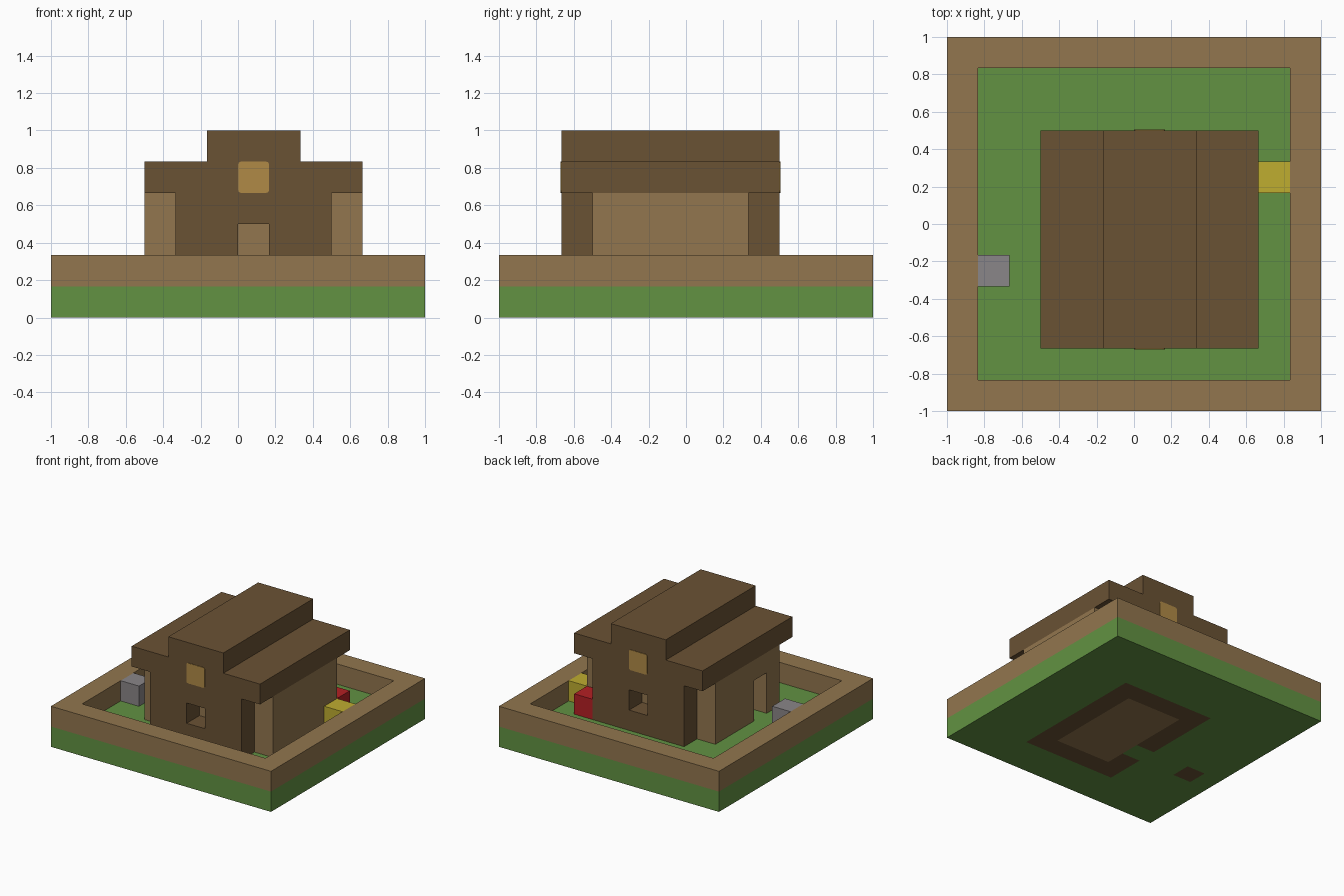
import bpy, bmesh
from mathutils import Vector

cube = bpy.data.objects.get("Cube")
if cube:
    bpy.data.objects.remove(cube)

CELL = 1 / 6   # size of one block


def material(name, hex_code):
    srgb = [int(hex_code[i:i + 2], 16) / 255 for i in (0, 2, 4)]
    col = [c / 12.92 if c < 0.04045 else ((c + 0.055) / 1.055) ** 2.4 for c in srgb] + [1]
    m = bpy.data.materials.new(name)
    m.use_nodes = True
    m.diffuse_color = col
    m.node_tree.nodes["Principled BSDF"].inputs["Base Color"].default_value = col
    return m


GRASS = material("grass_green", "629242")
TAN = material("light_wood", "92764E")
DARK = material("dark_wood", "6A5234")
AMBER = material("amber_glass", "B08A46")
STONE = material("stone_grey", "8A8688")
YELLOW = material("yellow", "BFAD30")
RED = material("red", "B51F24")


def place(axis, a, b, c):
    """Block coordinates in a plane (a, b) at depth c along axis, to world space."""
    x, y, z = {"X": (c, a, b), "Y": (a, c, b), "Z": (a, b, c)}[axis]
    return Vector((x * CELL - 1, y * CELL - 1, z * CELL))


def finish(bm, name, mats):
    bmesh.ops.recalc_face_normals(bm, faces=bm.faces[:])
    mesh = bpy.data.meshes.new(name)
    bm.to_mesh(mesh)
    bm.free()
    for m in mats:
        mesh.materials.append(m)
    ob = bpy.data.objects.new(name, mesh)
    bpy.context.collection.objects.link(ob)
    return ob


def blocks(name, axis, rule, lo, hi, mats, paint=None):
    """Extrude every grid cell that passes the rule from depth lo to hi."""
    bm = bmesh.new()
    painted = []
    for a in range(12):
        for b in range(12):
            if rule(a, b):
                corners = ((a, b), (a + 1, b), (a + 1, b + 1), (a, b + 1))
                face = bm.faces.new([bm.verts.new(place(axis, *p, lo)) for p in corners])
                if paint:
                    painted.append((face, paint(a, b)))
    bmesh.ops.remove_doubles(bm, verts=bm.verts[:], dist=1e-4)
    ext = bmesh.ops.extrude_face_region(bm, geom=bm.faces[:], use_keep_orig=True)
    moved = [g for g in ext["geom"] if isinstance(g, bmesh.types.BMVert)]
    bmesh.ops.translate(bm, verts=moved, vec=place(axis, 0, 0, hi) - place(axis, 0, 0, lo))
    for face, index in painted:
        face.material_index = index
    bmesh.ops.recalc_face_normals(bm, faces=bm.faces[:])
    bmesh.ops.dissolve_limit(bm, angle_limit=0.01, verts=bm.verts[:], edges=bm.edges[:],
                             delimit={"MATERIAL"})
    return finish(bm, name, mats)


def block(name, i, j, k, mat):
    return blocks(name, "Z", lambda a, b: (a, b) == (i, j), k, k + 1, [mat])


# Ground, with the house floor showing on its underside
def floor_paint(i, j):
    if 5 <= i < 8 and 3 <= j < 8:
        return 2
    if (i, j) == (1, 4) or (4 <= i < 9 and 2 <= j < 9 and (i, j) != (4, 4)):
        return 1
    return 0


blocks("ground", "Z", lambda i, j: True, 0, 1, [GRASS, DARK, TAN], floor_paint)

# Raised border around the garden
blocks("border", "Z", lambda i, j: i in (0, 11) or j in (0, 11), 1, 2, [TAN])

# Stepped roof
blocks("roof", "Y", lambda i, k: (k == 4 and 3 <= i < 10) or (k == 5 and 5 <= i < 8),
       2, 9, [DARK])

# Front and back walls, each with a small opening and a glowing pane above
for side, start in (("front", 2), ("back", 8)):
    blocks(side + "_wall", "Y",
           lambda i, k: 4 <= i < 9 and 1 <= k < 4 and (i, k) != (6, 2),
           start, start + 1, [DARK])
    bm = bmesh.new()
    bmesh.ops.create_cube(bm, size=1)
    bmesh.ops.scale(bm, verts=bm.verts[:], vec=(CELL, 0.008, CELL))
    rim = [e for e in bm.edges if abs(e.verts[0].co.y - e.verts[1].co.y) > 0.001]
    bmesh.ops.bevel(bm, geom=rim, offset=0.015, segments=2, profile=0.5, affect="EDGES")
    pane = finish(bm, side + "_pane", [AMBER])
    pane.location = place("Y", 6.5, 4.5, start if side == "front" else start + 1)

# Side walls, the right one with a doorway
blocks("left_wall", "X", lambda j, k: 3 <= j < 8 and 1 <= k < 4, 9, 10, [TAN])
blocks("right_wall", "X",
       lambda j, k: 3 <= j < 8 and 1 <= k < 4 and not (j == 4 and k < 3), 3, 4, [TAN])

# Inner room behind the openings
blocks("inner_room", "Z", lambda i, j: 5 <= i < 8 and 3 <= j < 8, 1, 4, [TAN])

# Garden blocks
block("stone_block", 1, 4, 1, STONE)
block("yellow_block", 10, 7, 1, YELLOW)
block("red_block", 9, 8, 1, RED)
